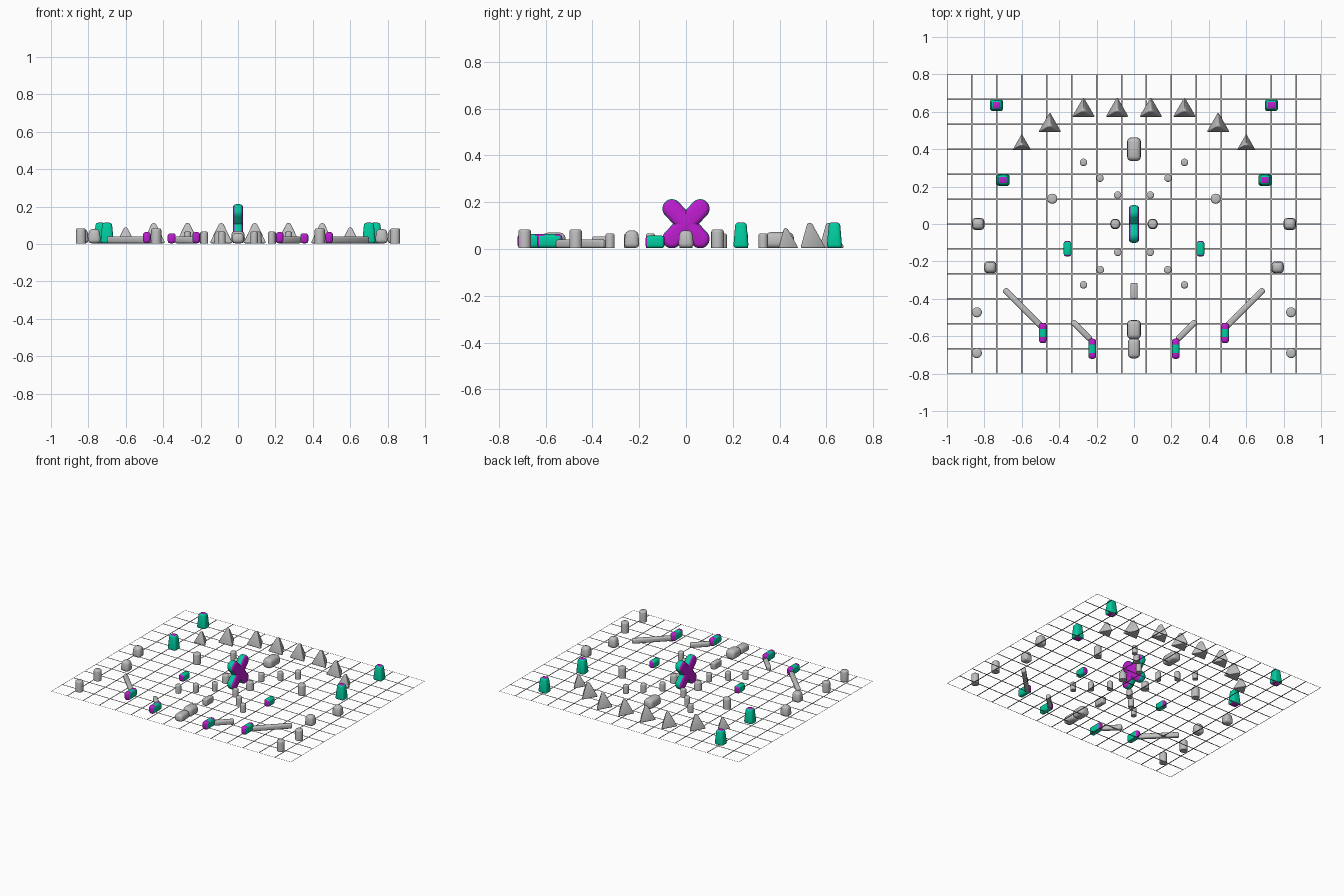
import bpy, bmesh, math
from mathutils import Matrix, Vector

cube = bpy.data.objects.get("Cube")
if cube:
    bpy.data.objects.remove(cube)


def material(name, rgb):
    m = bpy.data.materials.new(name)
    m.use_nodes = True
    m.diffuse_color = (*rgb, 1)
    m.node_tree.nodes["Principled BSDF"].inputs["Base Color"].default_value = (*rgb, 1)
    return m


GREY = material("light grey", (0.52, 0.52, 0.52))
TEAL = material("teal green", (0.0, 0.61, 0.35))
PURPLE = material("purple", (0.51, 0.012, 0.62))
FLOOR = 0.004


def finish(bm, name, mats, rule=None, loc=(0, 0), turn=0.0, smooth=True):
    """Colour faces by rule, then place the mesh as an object."""
    bm.normal_update()
    if rule:
        for f in bm.faces:
            f.material_index = int(rule(f.normal, f.calc_center_median()))
    mesh = bpy.data.meshes.new(name)
    bm.to_mesh(mesh)
    bm.free()
    for m in mats:
        mesh.materials.append(m)
    ob = bpy.data.objects.new(name, mesh)
    ob.location = (loc[0], loc[1], FLOOR if smooth else 0)
    ob.rotation_euler.z = turn
    bpy.context.collection.objects.link(ob)
    if smooth:
        bpy.ops.object.select_all(action="DESELECT")
        ob.select_set(True)
        bpy.context.view_layer.objects.active = ob
        bpy.ops.object.shade_smooth_by_angle(angle=math.radians(45))


def soften(bm, size, edges=None):
    bmesh.ops.bevel(bm, geom=list(edges or bm.edges), offset=size, segments=3,
                    profile=0.5, affect="EDGES", clamp_overlap=True)


def block(name, loc, size, taper=1.0, round_by=0.01, mats=(GREY,), rule=None, turn=0.0, cuts=()):
    """Rounded block, optionally narrower at the top and cut across for colour."""
    bm = bmesh.new()
    bmesh.ops.create_cube(bm, size=1)
    for v in bm.verts:
        k = taper if v.co.z > 0 else 1
        v.co = Vector((v.co.x * size[0] * k, v.co.y * size[1] * k, (v.co.z + 0.5) * size[2]))
    soften(bm, round_by)
    for y in cuts:
        bmesh.ops.bisect_plane(bm, geom=bm.verts[:] + bm.edges[:] + bm.faces[:],
                               plane_co=(0, y, 0), plane_no=(0, 1, 0))
    finish(bm, name, mats, rule, loc, turn)


def can(name, loc, r, h, top=1.0):
    """Upright cylinder with a rounded rim."""
    bm = bmesh.new()
    bmesh.ops.create_cone(bm, cap_ends=True, segments=20, radius1=r, radius2=r * top,
                          depth=h, matrix=Matrix.Translation((0, 0, h / 2)))
    rim = [e for e in bm.edges if all(v.co.z > h * 0.9 for v in e.verts)]
    soften(bm, r * 0.4, rim)
    finish(bm, name, (GREY,), None, loc)


def pyramid(name, loc, r, h):
    """Three-sided pyramid with softened edges, one corner to the back."""
    bm = bmesh.new()
    bmesh.ops.create_cone(bm, cap_ends=True, segments=3, radius1=r, radius2=r * 0.2, depth=h,
                          matrix=Matrix.Translation((0, 0, h / 2)))
    back = max(bm.verts, key=lambda v: v.co.length_squared * (v.co.z < h / 2)).co
    spin = math.pi / 2 - math.atan2(back.y, back.x)
    bmesh.ops.rotate(bm, verts=bm.verts, matrix=Matrix.Rotation(spin, 3, "Z"))
    soften(bm, 0.009)
    finish(bm, name, (GREY,), None, loc)


# Field grid: flat strips, outer ones half as wide
STEP = 2 / 15
bm = bmesh.new()


def strip(cx, cy, sx, sy):
    m = Matrix.Translation((cx, cy, 0)) @ Matrix.Diagonal((sx, sy, 1, 1))
    bmesh.ops.create_grid(bm, x_segments=1, y_segments=1, size=0.5, matrix=m)


for count, along_x in ((15, True), (12, False)):
    half = count * STEP / 2
    for i in range(count + 1):
        w = 0.004 if i in (0, count) else 0.008
        p = max(-half + w / 2, min(half - w / 2, -half + i * STEP))
        if along_x:
            strip(p, 0, w, 1.6)
        else:
            strip(0, p, 2, w)
finish(bm, "field_grid", (GREY,), smooth=False)

# Central cross: two slanted round-ended slabs
for side in (-1, 1):
    bm = bmesh.new()
    r, reach = 0.041, 0.088
    ring = []
    for i in range(24):
        a = (i + 0.5) * math.tau / 24
        ring.append(bm.verts.new((-0.028, r * math.cos(a),
                                  r * math.sin(a) + math.copysign(reach, math.sin(a)))))
    base = bm.faces.new(ring)
    out = bmesh.ops.extrude_face_region(bm, geom=[base])
    bmesh.ops.translate(bm, vec=(0.056, 0, 0),
                        verts=[g for g in out["geom"] if isinstance(g, bmesh.types.BMVert)])
    bmesh.ops.recalc_face_normals(bm, faces=bm.faces)
    soften(bm, 0.02, [e for e in bm.edges if abs(e.verts[0].co.x - e.verts[1].co.x) < 1e-5])
    bmesh.ops.rotate(bm, verts=bm.verts, matrix=Matrix.Rotation(side * math.radians(43), 3, "X"))
    bmesh.ops.translate(bm, verts=bm.verts, vec=(0, 0, 0.104))
    for v in bm.verts:
        v.co.z = max(v.co.z, 0)
    finish(bm, "cross_bar_" + ("a" if side < 0 else "b"), (TEAL, PURPLE),
           lambda n, c: abs(n.x) > 0.6)

# Middle row of loaf blocks
block("back_loaf", (0, 0.40), (0.075, 0.13, 0.068), 0.92, 0.022)
block("front_loaf", (0, -0.565), (0.075, 0.105, 0.066), 0.92, 0.022)
block("front_low_loaf", (0, -0.665), (0.066, 0.11, 0.055), 0.92, 0.02)
block("small_brick", (0, -0.358), (0.038, 0.085, 0.05), 1, 0.008)


def cap_rule(n, c):
    """Purple end faces and ends of the top, teal elsewhere."""
    return abs(n.y) > 0.45 or (n.z > 0.4 and abs(c.y) > 0.022)


# Mirrored bunkers
for s, tag in ((1, "left"), (-1, "right")):
    for i, (x, y) in enumerate([(0.735, 0.635), (0.70, 0.235)]):
        block(f"{tag}_tower_{i}", (s * x, y), (0.072, 0.066, 0.11), 0.72, 0.014,
              (TEAL, PURPLE), lambda n, c: abs(n.z) > 0.93)

    for i, (x, y, r, h) in enumerate([(0.09, 0.608, 0.075, 0.108), (0.27, 0.608, 0.075, 0.108),
                                      (0.45, 0.527, 0.075, 0.108), (0.60, 0.425, 0.06, 0.085)]):
        pyramid(f"{tag}_pyramid_{i}", (s * x, y), r, h)

    for i, (x, y) in enumerate([(0.27, 0.33), (0.182, 0.245), (0.087, 0.155),
                                (0.087, -0.152), (0.18, -0.245), (0.27, -0.325)]):
        can(f"{tag}_small_can_{i}", (s * x, y), 0.02, 0.062)
    for i, (x, y) in enumerate([(0.437, 0.135), (0.84, -0.472), (0.84, -0.69)]):
        can(f"{tag}_tall_can_{i}", (s * x, y), 0.027, 0.08)
    can(f"{tag}_center_can", (s * 0.10, 0), 0.028, 0.062, 0.85)

    for i, (x, y) in enumerate([(0.833, 0), (0.768, -0.232)]):
        block(f"{tag}_tapered_block_{i}", (s * x, y), (0.07, 0.068, 0.076), 0.8, 0.02)

    block(f"{tag}_inner_brick", (s * 0.355, -0.132), (0.042, 0.082, 0.053), 1, 0.013,
          (TEAL, PURPLE), lambda n, c: abs(n.y) > 0.55)
    for i, (x, y) in enumerate([(0.487, -0.583), (0.223, -0.667)]):
        block(f"{tag}_front_brick_{i}", (s * x, y), (0.042, 0.108, 0.06), 1, 0.016,
              (TEAL, PURPLE), cap_rule, cuts=(-0.022, 0.022))

    # Low diagonal beams
    for i, (x, y, length) in enumerate([(0.594, -0.449, 0.285), (0.281, -0.569, 0.14)]):
        block(f"{tag}_beam_{i}", (s * x, y), (length, 0.031, 0.036), 1, 0.01,
              turn=s * math.pi / 4)
